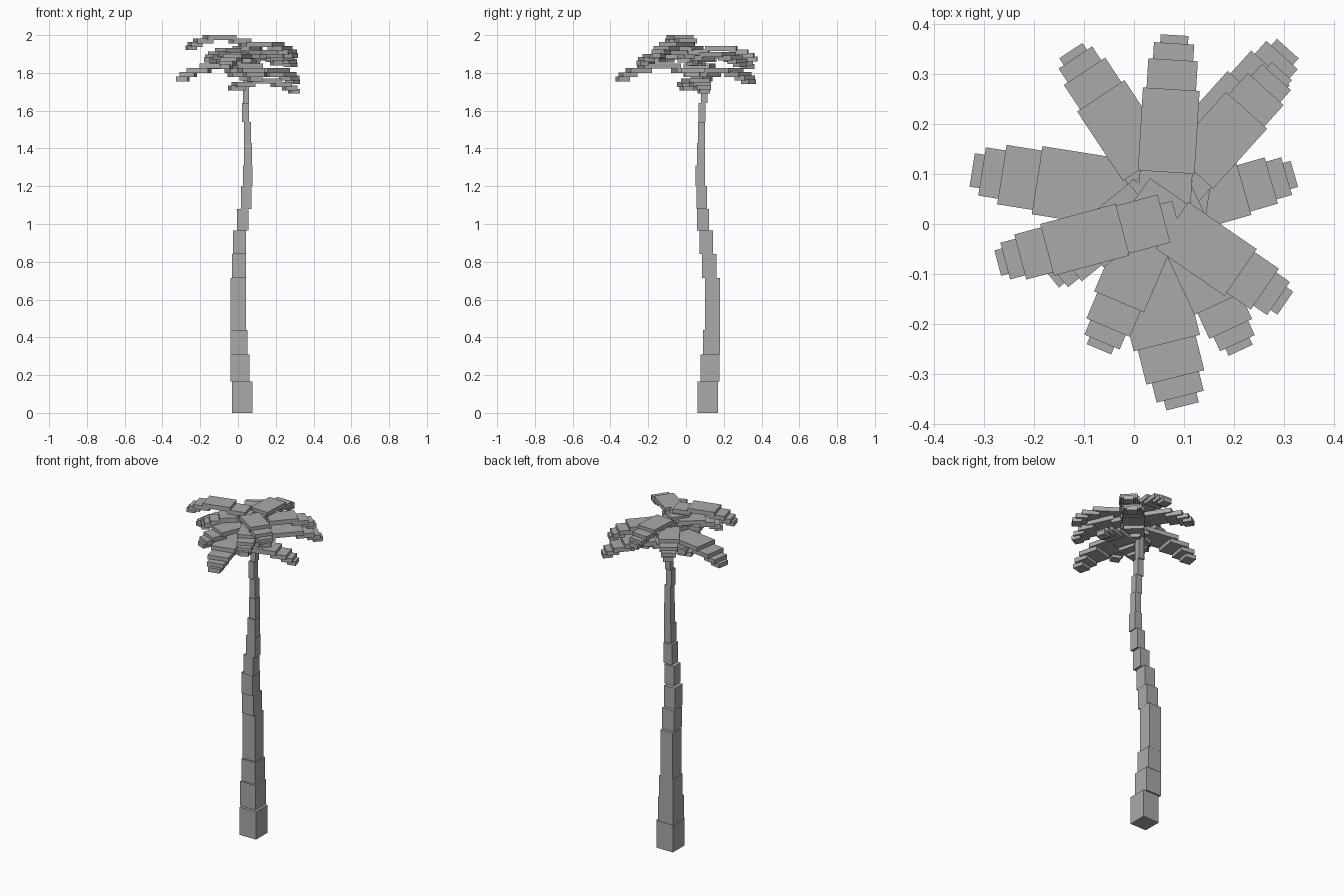
import bpy
from math import cos, sin, radians
from mathutils import Matrix, Vector
import bmesh

if "Cube" in bpy.data.objects:
    bpy.data.objects.remove(bpy.data.objects["Cube"], do_unlink=True)

grey = bpy.data.materials.new("plain grey")
grey.use_nodes = True
grey.diffuse_color = (0.4, 0.4, 0.4, 1)
grey.node_tree.nodes["Principled BSDF"].inputs["Base Color"].default_value = (0.4, 0.4, 0.4, 1)


def add_box(bm, low, high, frame=Matrix()):
    low, high = Vector(low), Vector(high)
    place = Matrix.Translation((low + high) / 2) @ Matrix.Diagonal((*(high - low), 1))
    bmesh.ops.create_cube(bm, size=1, matrix=frame @ place)


def finish(bm, name):
    mesh = bpy.data.meshes.new(name)
    bm.to_mesh(mesh)
    bm.free()
    mesh.materials.append(grey)
    obj = bpy.data.objects.new(name, mesh)
    bpy.context.collection.objects.link(obj)


# Trunk: stacked blocks, each given as top height, centre x, centre y, width
trunk = [(.165, .022, .115, .108), (.31, .01, .128, .1), (.44, .005, .135, .09),
         (.715, .002, .14, .081), (.84, .005, .124, .076), (.965, .008, .108, .071),
         (1.08, .025, .091, .063), (1.2, .043, .084, .056), (1.31, .052, .075, .049),
         (1.43, .054, .079, .042), (1.54, .05, .082, .039), (1.64, .041, .086, .037),
         (1.78, .042, .096, .033)]
bm = bmesh.new()
bottom = 0
for top, x, y, width in trunk:
    h = width / 2
    add_box(bm, (x - h, y - h, bottom), (x + h, y + h, top))
    bottom = top
finish(bm, "trunk")

# Frond pattern: distance from tip to start and end, width, height of underside
PATTERN = [(0, .05, .054, 0), (.016, .08, .078, .018), (.048, .14, .096, .036),
           (.105, .266, .11, .055), (.25, .354, .102, .036), (.3, .38, .062, .018)]
THICK = .026


def frond(name, x, y, z, angle, scale=1.0):
    # The frame has its origin at the tip and +x pointing back to the crown
    frame = Matrix.Translation((x, y, z)) @ Matrix.Rotation(radians(angle + 180), 4, 'Z')
    bm = bmesh.new()
    for start, end, width, rise in PATTERN:
        w = width * scale / 2
        add_box(bm, (start * scale, -w, rise * scale),
                (end * scale, w, rise * scale + THICK), frame)
    finish(bm, name)


# Crown: tip position, heading and size of every frond
fronds = [(-.272, -.078, 1.92, 195, .97), (-.323, .108, 1.755, 171, 1.25),
          (-.126, .346, 1.82, 123.5, 1.03), (.081, .377, 1.86, 86.5, 1.03),
          (.307, .35, 1.74, 48, 1.08), (.295, .305, 1.83, 48, 1),
          (.32, .1, 1.69, 16, 1), (.302, -.158, 1.88, -34.5, 1.03),
          (.213, -.252, 1.84, -65, .98), (.097, -.364, 1.755, -76, 1.24),
          (-.07, -.25, 1.82, -113, .98), (-.165, -.108, 1.855, 219, .9)]
for i, values in enumerate(fronds):
    frond(f"frond_{i + 1}", *values)
